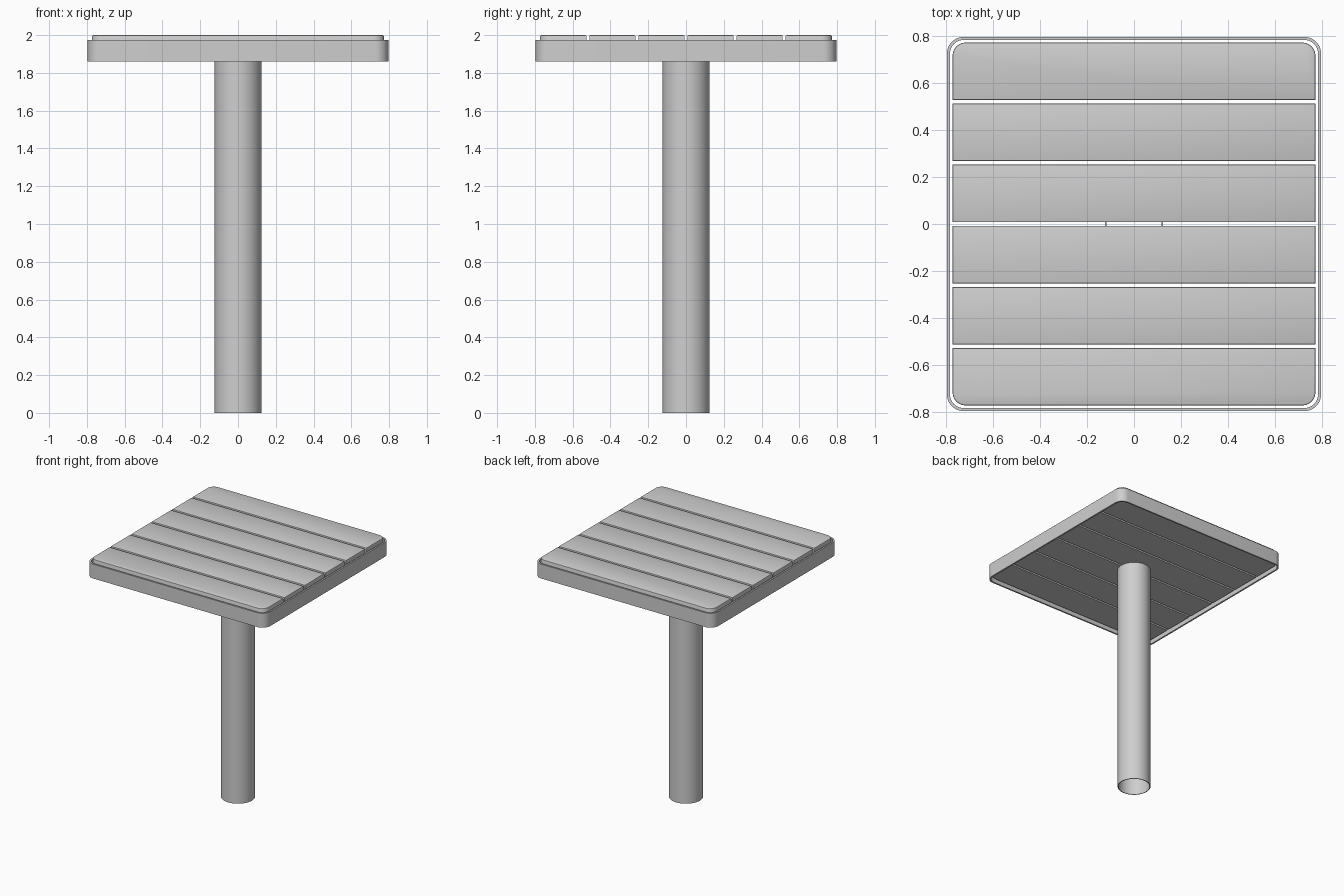
import bpy, bmesh, math

if "Cube" in bpy.data.objects:
    bpy.data.objects.remove(bpy.data.objects["Cube"])

grey = bpy.data.materials.new("light grey")
grey.diffuse_color = (0.62, 0.62, 0.62, 1)
grey.use_nodes = True
grey.node_tree.nodes["Principled BSDF"].inputs["Base Color"].default_value = grey.diffuse_color


def outline(x0, x1, y0, y1, radii, seg=8):
    """Counter-clockwise rectangle; radii for corners (+x+y, -x+y, -x-y, +x-y)."""
    corners = [(x1, y1, -1, -1), (x0, y1, 1, -1), (x0, y0, 1, 1), (x1, y0, -1, 1)]
    pts = []
    for i, ((cx, cy, sx, sy), r) in enumerate(zip(corners, radii)):
        if r == 0:
            pts.append((cx, cy))
            continue
        for k in range(seg + 1):
            a = math.pi / 2 * (i + k / seg)
            pts.append((cx + sx * r + r * math.cos(a), cy + sy * r + r * math.sin(a)))
    return pts


def finish(bm, name):
    bmesh.ops.recalc_face_normals(bm, faces=bm.faces)
    me = bpy.data.meshes.new(name)
    bm.to_mesh(me)
    bm.free()
    me.materials.append(grey)
    ob = bpy.data.objects.new(name, me)
    bpy.context.collection.objects.link(ob)
    bpy.ops.object.select_all(action='DESELECT')
    ob.select_set(True)
    bpy.context.view_layer.objects.active = ob
    bpy.ops.object.shade_smooth_by_angle(angle=math.radians(35))
    return ob


def plank(name, pts, z0, z1, bevel):
    """Solid slab with softened top edges."""
    bm = bmesh.new()
    f = bm.faces.new([bm.verts.new((x, y, z0)) for x, y in pts])
    ext = bmesh.ops.extrude_face_region(bm, geom=[f], use_keep_orig=True)["geom"]
    top = [v for v in ext if isinstance(v, bmesh.types.BMVert)]
    bmesh.ops.translate(bm, verts=top, vec=(0, 0, z1 - z0))
    edges = [e for e in bm.edges if all(v.co.z > z1 - 1e-5 for v in e.verts)]
    bmesh.ops.bevel(bm, geom=edges, offset=bevel, segments=2, profile=0.5, affect='EDGES')
    return finish(bm, name)


def ring_wall(name, outer, inner, z0, z1):
    """Hollow wall between two matching outlines, open at both ends."""
    bm = bmesh.new()
    loops = [[bm.verts.new((x, y, z)) for x, y in pts]
             for pts, z in ((outer, z0), (outer, z1), (inner, z1), (inner, z0))]
    n = len(outer)
    for a in range(4):
        p, q = loops[a], loops[(a + 1) % 4]
        for i in range(n):
            j = (i + 1) % n
            bm.faces.new((p[i], p[j], q[j], q[i]))
    return finish(bm, name)


def circle(r, n=64):
    return [(r * math.cos(2 * math.pi * i / n), r * math.sin(2 * math.pi * i / n)) for i in range(n)]


# Thin frame around the tabletop
H, T, R = 0.796, 0.013, 0.07
ring_wall("frame_rim", outline(-H, H, -H, H, [R] * 4),
          outline(-H + T, H - T, -H + T, H - T, [R - T] * 4), 1.86, 1.975)

# Six tabletop planks; the outer two have rounded outside corners
P, GAP, COUNT = 0.772, 0.0155, 6
width = (2 * P - GAP * (COUNT - 1)) / COUNT
for i in range(COUNT):
    y0 = -P + i * (width + GAP)
    radii = [0, 0, 0, 0]
    if i == 0:
        radii = [0, 0, 0.055, 0.055]
    elif i == COUNT - 1:
        radii = [0.055, 0.055, 0, 0]
    plank(f"plank_{i + 1}", outline(-P, P, y0, y0 + width, radii), 1.885, 2.0, 0.006)

# Hollow central post
ring_wall("post", circle(0.124), circle(0.118), 0.0, 1.885)
